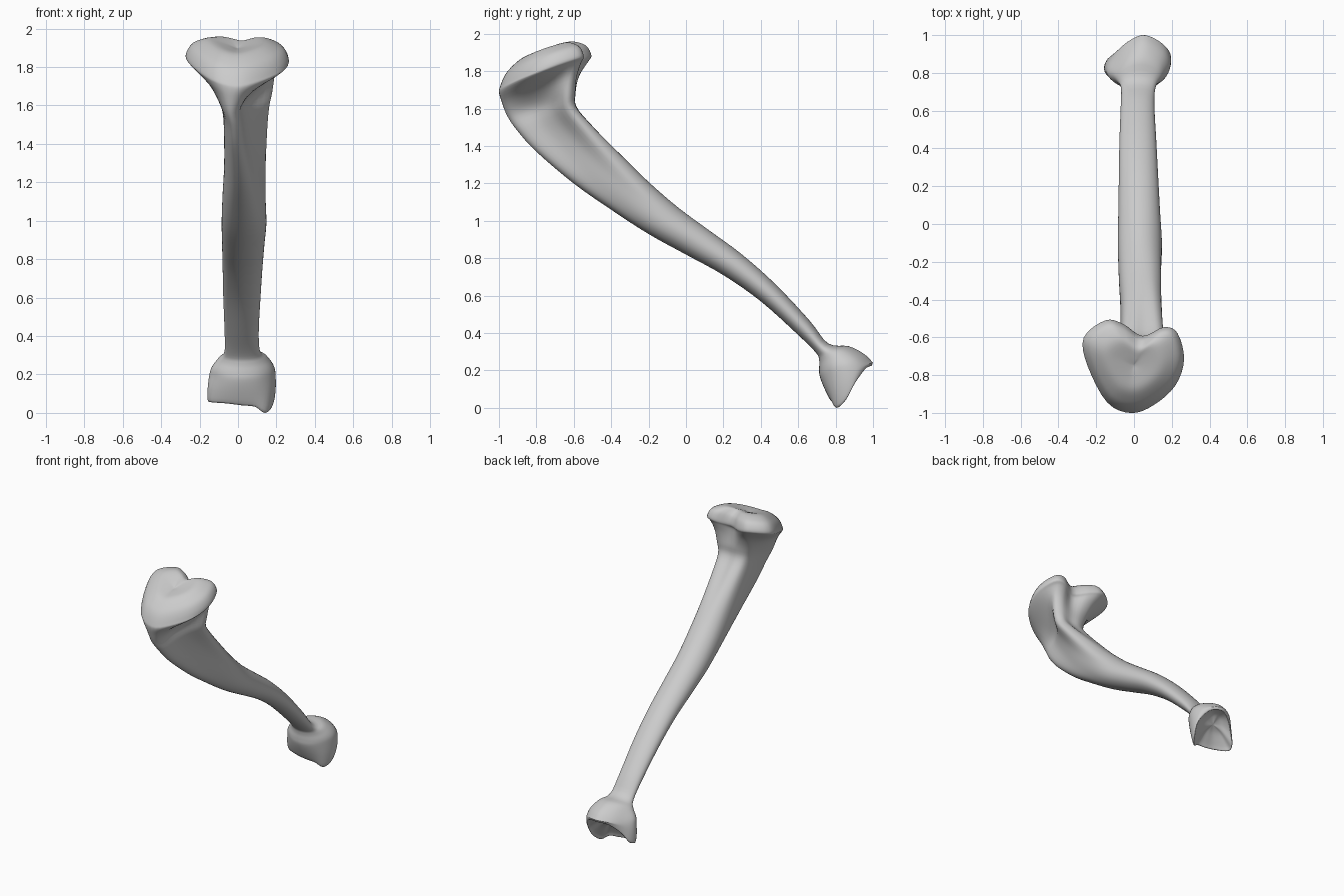
import bpy, bmesh, math
from mathutils import Vector

if "Cube" in bpy.data.objects:
    bpy.data.objects.remove(bpy.data.objects["Cube"])

# Cross-section outlines (u = side, v = front to back), 12 points from the front round by +x
HEART = [(-.05, -1), (.4, -.83), (.83, -.4), (1, .15), (.87, .72), (.6, .85),
         (.18, .66), (-.2, .92), (-.55, 1), (-.98, .62), (-.9, 0), (-.52, -.78)]
KEEL = [(-.5, -1), (-.22, -.82), (-.05, -.25), (.35, .25), (1, .72), (.75, .98),
        (.15, .95), (-.4, 1), (-.85, .85), (-1, .4), (-.92, -.3), (-.75, -.85)]
OVAL = [(math.sin(i * math.pi / 6), -math.cos(i * math.pi / 6)) for i in range(12)]
FOOT = OVAL[:6] + [(.1, 1), (-.35, .74), (-.73, .27), (-1, -.2), (-.9, -.57), (-.5, -.9)]


def mix(a, b, t):
    return [(p[0] * (1 - t) + q[0] * t, p[1] * (1 - t) + q[1] * t) for p, q in zip(a, b)]


def ring(shape, fy, fz, by, bz, xl, xr, scale=1.0, lift=0.0, wing=0.0):
    """Section whose plane runs from a front point to a back point; wing raises the sides."""
    pts = []
    for u, v in shape:
        t = (v * scale + 1) / 2
        pts.append(Vector(((xl + xr) / 2 + u * scale * (xr - xl) / 2,
                           fy + (by - fy) * t,
                           fz + (bz - fz) * t + lift + wing * abs(u * scale))))
    return pts


def spline(a, b, c, d, t):
    return 0.5 * (2 * b + (c - a) * t + (2 * a - 5 * b + 4 * c - d) * t * t
                  + (3 * b - a - 3 * c + d) * t ** 3)


def refine(items, n, closed):
    out, m = [], len(items)
    get = (lambda i: items[i % m]) if closed else (lambda i: items[max(0, min(m - 1, i))])
    for i in range(m if closed else m - 1):
        for k in range(n):
            out.append(spline(get(i - 1), get(i), get(i + 1), get(i + 2), k / n))
    return out if closed else out + [items[-1]]


rings = []

# Knee plateau: domed heart with two lobes
for s, h in ((.02, .088), (.25, .096), (.55, .098), (.8, .067), (.94, .033)):
    rings.append(ring(HEART, -.985, 1.735, -.515, 1.885, -.268, .262, s, h, .03))
rings.append(ring(HEART, -.995, 1.715, -.51, 1.87, -.272, .265, wing=.028))

# Underside of the head narrowing into the front crest
rings.append(ring(HEART, -1.0, 1.685, -.525, 1.84, -.25, .245, wing=.028))
rings.append(ring(mix(HEART, KEEL, .5), -.985, 1.63, -.565, 1.77, -.165, .205, wing=.02))
rings.append(ring(KEEL, -.955, 1.56, -.59, 1.69, -.105, .178))

# Shaft: blend from keel to oval
SHAFT = [(0, -.9, 1.48, -.585, 1.61, -.08, .162),
         (.15, -.8, 1.37, -.5, 1.51, -.073, .155),
         (.55, -.6, 1.2, -.34, 1.35, -.072, .153),
         (.8, -.4, 1.06, -.2, 1.21, -.08, .153),
         (1, -.2, .93, -.04, 1.07, -.085, .148),
         (1, 0, .82, .13, .945, -.083, .138),
         (1, .2, .71, .3, .82, -.08, .128),
         (1, .4, .57, .48, .66, -.077, .118),
         (1, .6, .39, .66, .468, -.07, .108),
         (1, .695, .295, .76, .345, -.07, .115)]
for t, *dims in SHAFT:
    rings.append(ring(mix(KEEL, OVAL, t), *dims))

# Ankle block flaring out to the back lip
rings.append(ring(mix(OVAL, FOOT, .6), .712, .255, .87, .33, -.1, .15))
rings.append(ring(FOOT, .712, .21, .95, .29, -.135, .183))
rings.append(ring(FOOT, .715, .17, .995, .247, -.148, .195))

# Ankle rim with its lower corners, then the hollow joint cup
RIM = [Vector(p) for p in (
    (.02, .775, .04), (.09, .78, .033), (.145, .805, .002), (.182, .855, .045),
    (.186, .905, .135), (.13, .96, .21), (.05, .99, .225), (-.03, .955, .208),
    (-.1, .905, .145), (-.143, .868, .075), (-.15, .815, .058), (-.06, .78, .05))]
mid = sum(RIM, Vector()) / 12
half = [a.lerp(b, .5) for a, b in zip(rings[-1], RIM)]
hc = sum(half, Vector()) / 12
rings.append([hc + (p - hc) * 1.04 for p in half])
rings.append(RIM)
for s, h in ((.86, .02), (.45, .065), (.03, .075)):
    rings.append([mid + (p - mid) * s + Vector((0, 0, h)) for p in RIM])

# Skin the sections
rings = [refine(r, 4, True) for r in rings]
columns = [refine([r[i] for r in rings], 4, False) for i in range(len(rings[0]))]
bm = bmesh.new()
grid = [[bm.verts.new(p) for p in col] for col in columns]
n, m = len(grid), len(grid[0])
for i in range(n):
    a, b = grid[i], grid[(i + 1) % n]
    for j in range(m - 1):
        bm.faces.new((a[j], a[j + 1], b[j + 1], b[j]))
bm.faces.new([c[0] for c in grid])
bm.faces.new([c[-1] for c in grid])
bmesh.ops.recalc_face_normals(bm, faces=bm.faces)
low = min(v.co.z for v in bm.verts)
bmesh.ops.translate(bm, verts=bm.verts, vec=(0, 0, -low))
for f in bm.faces:
    f.smooth = True
mesh = bpy.data.meshes.new("shin_bone")
bm.to_mesh(mesh)
bm.free()
bone = bpy.data.objects.new("shin_bone", mesh)
bpy.context.collection.objects.link(bone)
